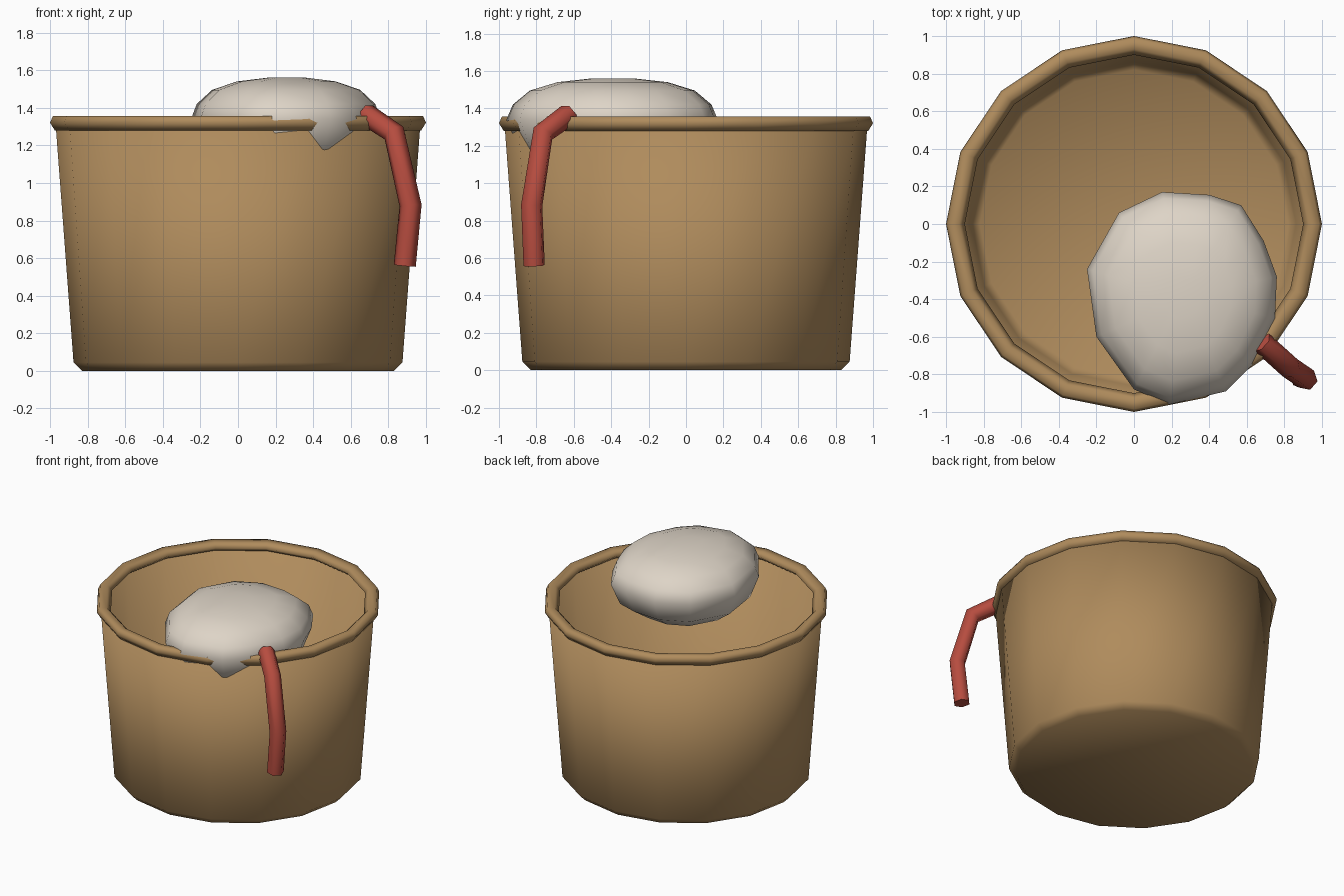
import bpy, bmesh
from math import cos, sin, tau

if "Cube" in bpy.data.objects:
    bpy.data.objects.remove(bpy.data.objects["Cube"], do_unlink=True)


def material(name, rgb):
    m = bpy.data.materials.new(name)
    m.use_nodes = True
    m.diffuse_color = (*rgb, 1)
    m.node_tree.nodes["Principled BSDF"].inputs["Base Color"].default_value = (*rgb, 1)
    return m


tan = material("tan brown", (0.43, 0.26, 0.108))
cream = material("pale cream", (0.73, 0.66, 0.57))
red = material("brick red", (0.47, 0.073, 0.05))


def loft(name, rings, mat, loop=False):
    """Skin a list of equal vertex rings; cap the ends unless looped."""
    bm = bmesh.new()
    vs = [[bm.verts.new(p) for p in ring] for ring in rings]
    n = len(vs[0])
    pairs = list(zip(vs, vs[1:])) + ([(vs[-1], vs[0])] if loop else [])
    for a, b in pairs:
        for i in range(n):
            j = (i + 1) % n
            bm.faces.new((a[i], a[j], b[j], b[i]))
    if not loop:
        bm.faces.new(vs[0][::-1])
        bm.faces.new(vs[-1])
    bmesh.ops.recalc_face_normals(bm, faces=bm.faces)
    for f in bm.faces:
        f.smooth = True
    mesh = bpy.data.meshes.new(name)
    bm.to_mesh(mesh)
    bm.free()
    mesh.materials.append(mat)
    ob = bpy.data.objects.new(name, mesh)
    bpy.context.collection.objects.link(ob)
    return ob


def circle(r, z, sides=16):
    return [(r * cos(tau * i / sides), r * sin(tau * i / sides), z) for i in range(sides)]


# Tapered tub: outside from base to lip, then back down inside to the floor
tub = [(0.83, 0), (0.875, 0.045), (0.97, 1.31), (0.955, 1.31), (0.862, 0.05), (0.82, 0.015)]
loft("tub", [circle(r, z) for r, z in tub], tan)

# Rolled rim
rim = [(1.0, 1.32), (0.985, 1.355), (0.93, 1.35), (0.9, 1.32), (0.93, 1.29), (0.975, 1.28)]
loft("rim", [circle(r, z) for r, z in rim], tan, loop=True)

# Lumpy soft mound, its plan outline scaled level by level
outline = [(0.15, 0.17), (0.4, 0.155), (0.57, 0.1), (0.69, -0.09), (0.76, -0.28), (0.75, -0.5),
           (0.63, -0.75), (0.49, -0.89), (0.19, -0.96), (0, -0.88), (-0.2, -0.6),
           (-0.25, -0.24), (-0.08, 0.06)]
levels = [(0.3, 1.04), (0.62, 1.08), (0.88, 1.18), (1, 1.34), (0.94, 1.42),
          (0.78, 1.495), (0.52, 1.54), (0.2, 1.56)]
cx, cy = 0.26, -0.39
loft("mound", [[(cx + (x - cx) * s, cy + (y - cy) * s, z) for x, y in outline]
               for s, z in levels], cream)

# Bent strap handle hanging over the rim
curve = bpy.data.curves.new("strap", "CURVE")
curve.dimensions = "3D"
curve.bevel_depth = 0.06
curve.bevel_resolution = 1
curve.use_fill_caps = True
path = [(0.68, -0.63, 1.365), (0.83, -0.765, 1.265), (0.918, -0.825, 0.88), (0.887, -0.812, 0.56)]
spline = curve.splines.new("POLY")
spline.points.add(len(path) - 1)
for point, co in zip(spline.points, path):
    point.co = (*co, 1)
spline.use_smooth = True
curve.materials.append(red)
bpy.context.collection.objects.link(bpy.data.objects.new("strap", curve))
